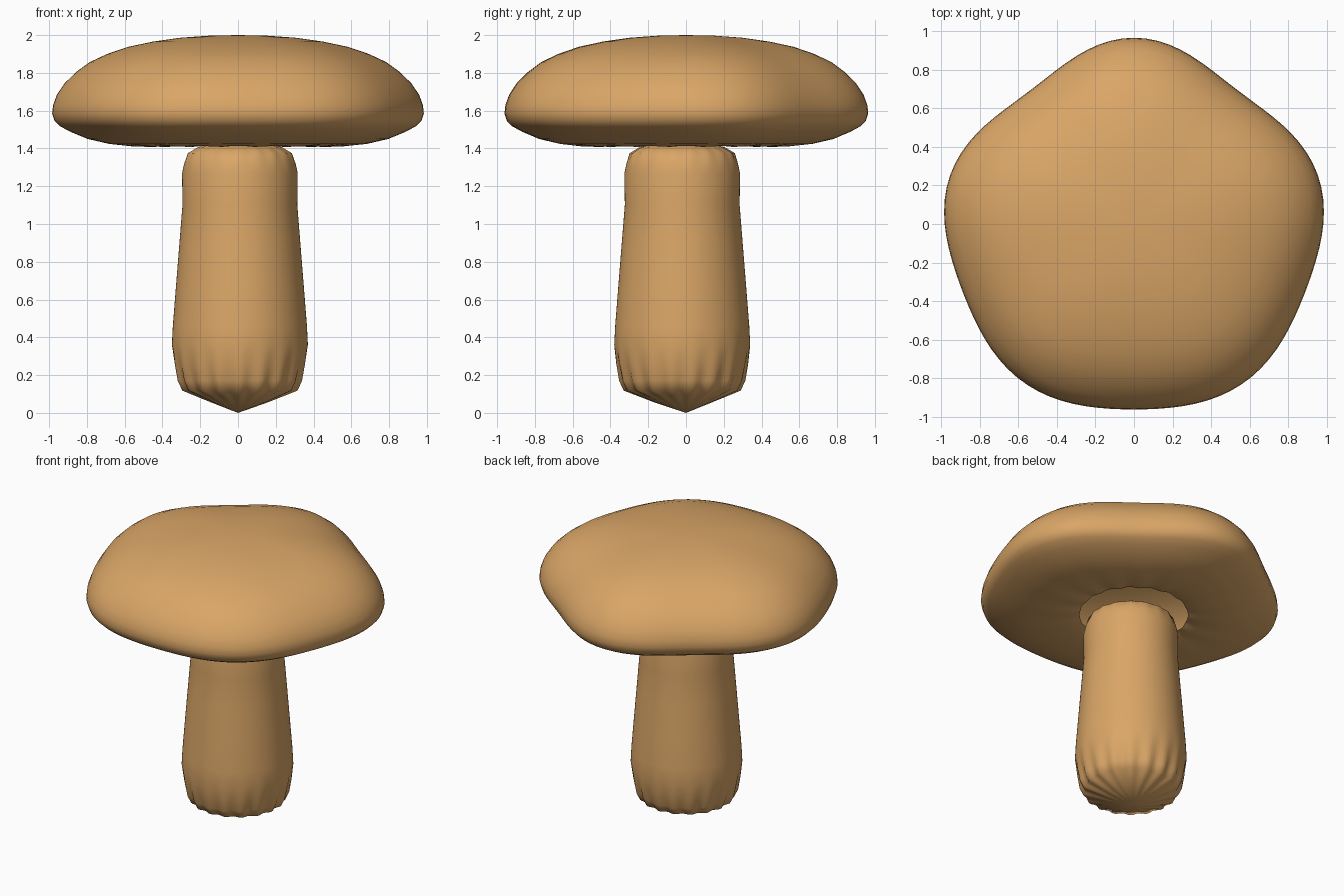
import bpy
import bmesh
from math import sin, cos, pi

cube = bpy.data.objects.get("Cube")
if cube:
    bpy.data.objects.remove(cube, do_unlink=True)

tan = bpy.data.materials.new("warm_tan")
tan.use_nodes = True
color = (0.70, 0.38, 0.135, 1)
tan.diffuse_color = color
tan.node_tree.nodes["Principled BSDF"].inputs["Base Color"].default_value = color


def loft(name, profile, segments, shape, poles):
    """Revolve (radius, height) points; shape bends each ring, poles close the ends."""
    bm = bmesh.new()
    rings = []
    for i, (r, z) in enumerate(profile):
        if i in poles:
            rings.append([bm.verts.new(shape(0, z, 0))])
        else:
            rings.append([bm.verts.new(shape(r, z, 2 * pi * k / segments))
                          for k in range(segments)])
    for a, b in zip(rings, rings[1:]):
        for k in range(segments):
            n = (k + 1) % segments
            if len(a) == 1:
                bm.faces.new((a[0], b[k], b[n]))
            elif len(b) == 1:
                bm.faces.new((a[k], b[0], a[n]))
            else:
                bm.faces.new((a[k], b[k], b[n], a[n]))
    mesh = bpy.data.meshes.new(name)
    bm.to_mesh(mesh)
    bm.free()
    mesh.materials.append(tan)
    obj = bpy.data.objects.new(name, mesh)
    bpy.context.collection.objects.link(obj)
    bpy.ops.object.select_all(action='DESELECT')
    bpy.context.view_layer.objects.active = obj
    obj.select_set(True)
    bpy.ops.object.shade_smooth_by_angle(angle=pi / 3)
    return obj


# Cap: rounded five-sided outline, blending to a circle at the underside hole
outline = (0.955, -0.036, -0.009, 0.008, 0.017, 0.03)


def cap_shape(r, z, a):
    edge = sum(c * cos(k * a) for k, c in enumerate(outline))
    blend = min(1, max(0, (r - 0.3) / 0.4)) if z < 1.5 else 1
    radius = r * (1 + blend * (edge / 0.965 - 1))
    if z < 1.45:
        z += 0.006 * cos(16 * a) * (1 - blend)
    return radius * sin(a), radius * cos(a), z


cap_profile = [(0, 2.0), (0.15, 1.997), (0.3, 1.986), (0.44, 1.966), (0.57, 1.938),
               (0.68, 1.9), (0.77, 1.857), (0.84, 1.805), (0.9, 1.745), (0.94, 1.685),
               (0.96, 1.63), (0.965, 1.585), (0.952, 1.545), (0.925, 1.518),
               (0.87, 1.488), (0.78, 1.45), (0.67, 1.424), (0.55, 1.412),
               (0.45, 1.412), (0.39, 1.418), (0.35, 1.43)]
loft("cap", cap_profile, 96, cap_shape, {0})


# Stem: gently flared, fluted near the foot and at the top shoulder
def stem_shape(r, z, a):
    flute = max(0, 1 - abs(z - 0.13) / 0.2) + 0.5 * max(0, 1 - abs(z - 1.39) / 0.07)
    shift = min(1, r / 0.2)
    radius = r * (1 + 0.035 * flute * cos(18 * a))
    return radius * sin(a) + 0.01 * shift, radius * cos(a) - 0.02 * shift, z


stem_profile = [(0, 1.43), (0.15, 1.422), (0.22, 1.408), (0.275, 1.375), (0.295, 1.32),
                (0.306, 1.27), (0.304, 1.1), (0.32, 0.9), (0.34, 0.65), (0.355, 0.46),
                (0.36, 0.36), (0.345, 0.26), (0.325, 0.17), (0.3, 0.118),
                (0.15, 0.056), (0, 0)]
loft("stem", stem_profile, 108, stem_shape, {0, len(stem_profile) - 1})
